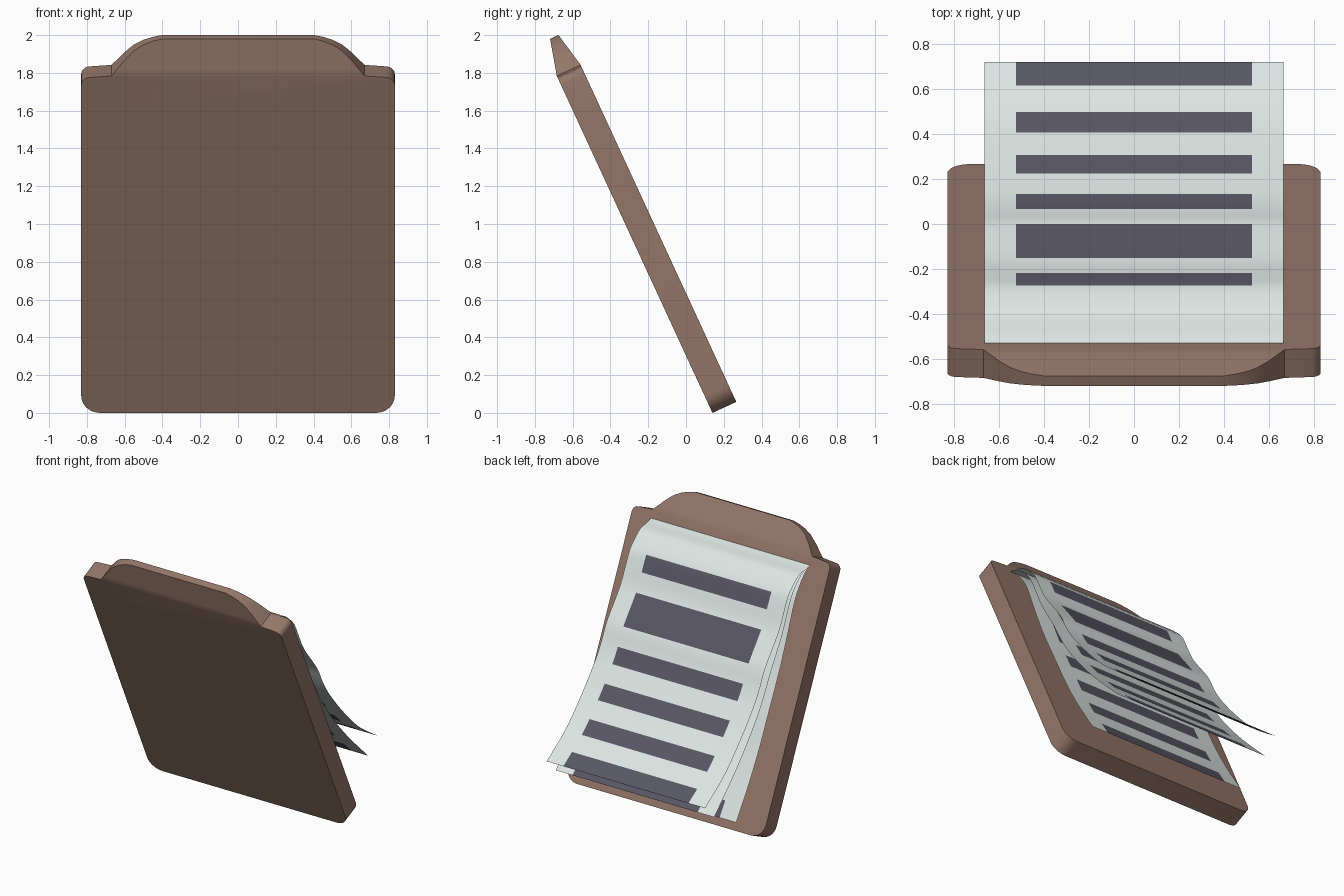
import bpy, bmesh, math
from mathutils import Vector

if "Cube" in bpy.data.objects:
    bpy.data.objects.remove(bpy.data.objects["Cube"])

# Board frame: s runs up the leaning board, t runs out of its back (paper) side
UP = Vector((0, -0.4194, 0.9079))
OUT = Vector((0, 0.9079, 0.4194))
ORIGIN = Vector((0, 0.14, 0))
THICK = 0.139
SHOULDER, TOP = 1.965, 2.158


def place(x, s, t):
    return ORIGIN + Vector((x, 0, 0)) + UP * s + OUT * t


def material(name, rgb):
    m = bpy.data.materials.new(name)
    lin = [(c / 255 / 12.92) if c < 11 else ((c / 255 + 0.055) / 1.055) ** 2.4 for c in rgb]
    m.diffuse_color = (*lin, 1)
    m.use_nodes = True
    m.node_tree.nodes["Principled BSDF"].inputs["Base Color"].default_value = m.diffuse_color
    return m


brown = material("brown_board", (149, 119, 105))
paper = material("pale_paper", (221, 230, 228))
ink = material("dark_ink", (88, 86, 101))


def finish(name, bm, mats, angle):
    me = bpy.data.meshes.new(name)
    bm.to_mesh(me)
    bm.free()
    for m in mats:
        me.materials.append(m)
    ob = bpy.data.objects.new(name, me)
    bpy.context.collection.objects.link(ob)
    bpy.ops.object.select_all(action='DESELECT')
    ob.select_set(True)
    bpy.context.view_layer.objects.active = ob
    bpy.ops.object.shade_smooth_by_angle(angle=math.radians(angle))
    return ob


def arc(cx, cy, r, a0, a1, n=8):
    return [(cx + r * math.cos(math.radians(a0 + (a1 - a0) * i / n)),
             cy + r * math.sin(math.radians(a0 + (a1 - a0) * i / n))) for i in range(n + 1)]


# Clipboard: rounded outline with a raised tab that tapers to a thin lip
half = arc(0.73, 0.1, 0.1, -90, 0) + arc(0.785, 1.911, 0.045, 0, 85, 5)
half += [(0.67, SHOULDER), (0.64, 2.0), (0.6, 2.048), (0.55, 2.097),
         (0.5, 2.127), (0.45, 2.146), (0.4, TOP)]
outline = half + [(-x, s) for x, s in reversed(half)]
bm = bmesh.new()
face = bm.faces.new([bm.verts.new((x, s, 0)) for x, s in outline])
ext = bmesh.ops.extrude_face_region(bm, geom=[face])
for v in ext["geom"]:
    if isinstance(v, bmesh.types.BMVert):
        v.co.z = THICK
for cut in (1.75, SHOULDER):
    bmesh.ops.bisect_plane(bm, geom=bm.verts[:] + bm.edges[:] + bm.faces[:], dist=1e-4,
                           plane_co=(0, cut, 0), plane_no=(0, 1, 0))
for v in bm.verts:
    x, s, t = v.co
    f = max(0, (s - SHOULDER) / (TOP - SHOULDER))
    t = t - 0.04 * f if t > 0.07 else t + 0.05 * f
    v.co = place(x, s, t)
bmesh.ops.recalc_face_normals(bm, faces=bm.faces[:])
finish("clipboard", bm, [brown], 28)


# Paper sheets: thin surfaces swept across x, printed bars cut in as face bands
BARS = [(0, .125), (.27, .395), (.54, .665), (.81, .935), (1.08, 1.33), (1.475, 1.6)]


def smooth_path(pts, n=12):
    p = [pts[0]] + pts + [pts[-1]]
    out = []
    for i in range(1, len(p) - 2):
        a, b, c, d = p[i - 1:i + 3]
        for k in range(n):
            u = k / n
            out.append(0.5 * (2 * b + (c - a) * u + (2 * a - 5 * b + 4 * c - d) * u * u
                              + (3 * b - a - 3 * c + d) * u ** 3))
    return out + [pts[-1]]


def sheet(name, profile):
    # profile: (s, lift above the board back), from clip to loose end
    path = smooth_path([place(0, s, THICK + lift) for s, lift in profile])[::-1]
    dist = [0]
    for a, b in zip(path, path[1:]):
        dist.append(dist[-1] + (b - a).length)
    total = dist[-1]

    def at(d):
        for i in range(len(path) - 1):
            if d <= dist[i + 1]:
                return path[i].lerp(path[i + 1], (d - dist[i]) / (dist[i + 1] - dist[i]))
        return path[-1]

    stops = [v for bar in BARS for v in bar] + [total]
    rows = [0]
    for a, b in zip(stops, stops[1:]):
        n = max(2, round((b - a) / 0.035))
        rows += [a + (b - a) * (i + 1) / n for i in range(n)]
    cols = [-0.665, -0.525, 0.525, 0.665]
    bm = bmesh.new()
    grid = [[bm.verts.new(at(d) + Vector((x, 0, 0))) for x in cols] for d in rows]
    for j in range(len(rows) - 1):
        mid = (rows[j] + rows[j + 1]) / 2
        for i in range(3):
            f = bm.faces.new((grid[j][i + 1], grid[j][i], grid[j + 1][i], grid[j + 1][i + 1]))
            if f.normal.dot(OUT) == 0:
                f.normal_update()
            if f.normal.dot(OUT) < 0:
                f.normal_flip()
            if i == 1 and any(a < mid < b for a, b in BARS):
                f.material_index = 1
    finish(name, bm, [paper, ink], 60)


sheet("top_sheet", [(1.903, .004), (1.87, .04), (1.82, .107), (1.75, .145), (1.667, .174),
                    (1.54, .178), (1.404, .184), (1.153, .239), (1.02, .245), (.88, .263),
                    (.639, .327), (.38, .422), (.138, .564)])
sheet("middle_sheet", [(1.902, .003), (1.87, .032), (1.82, .08), (1.67, .13), (1.4, .13),
                       (1.15, .155), (.88, .175), (.64, .225), (.38, .305), (.084, .418)])
sheet("bottom_sheet", [(1.9, .002), (1.86, .025), (1.8, .05), (1.65, .075), (1.4, .06),
                       (1.15, .05), (.85, .055), (.6, .06), (.35, .08), (.066, .12)])
